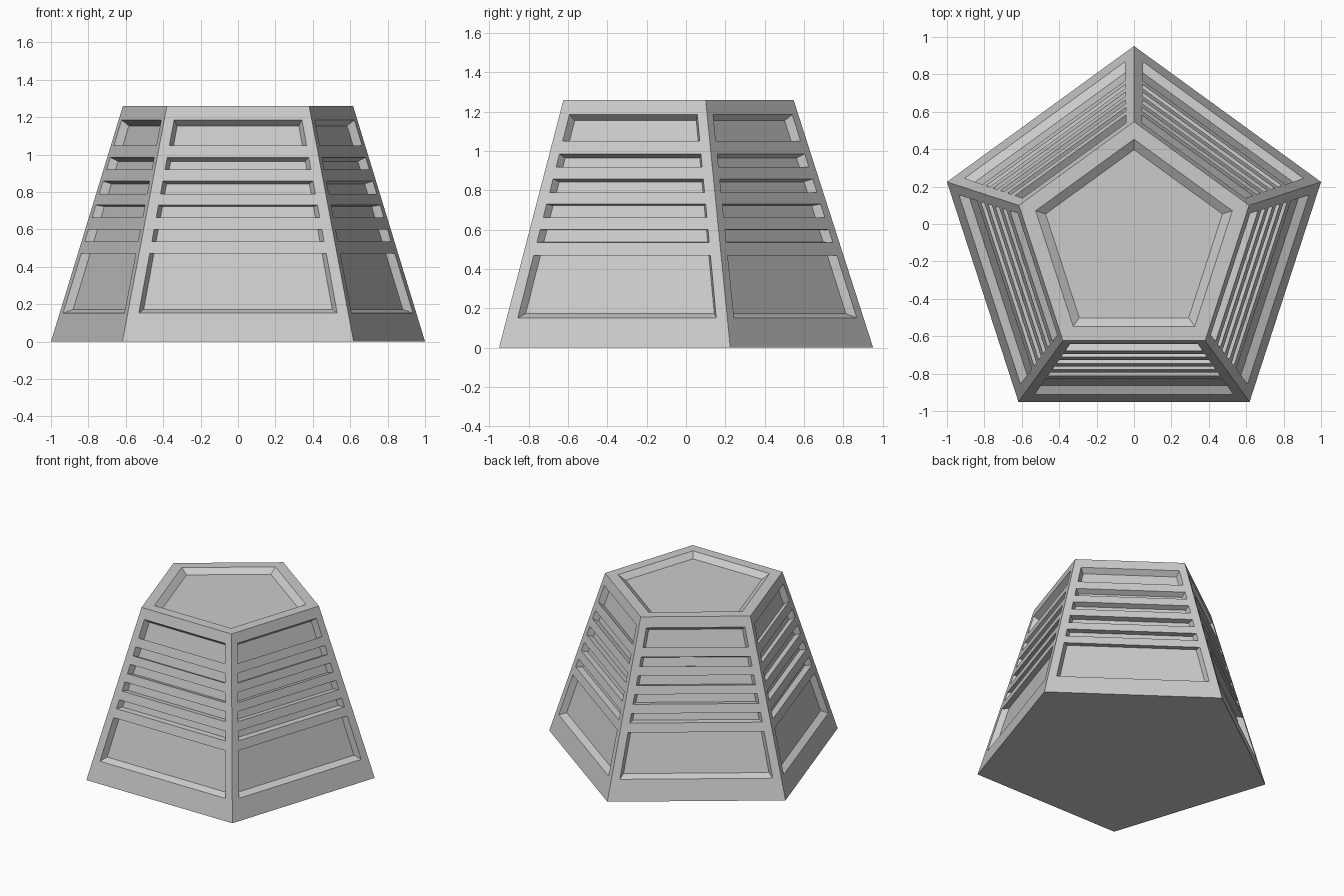
import bpy, bmesh
from math import cos, sin, pi, radians
from mathutils import Vector, Matrix

if "Cube" in bpy.data.objects:
    bpy.data.objects.remove(bpy.data.objects["Cube"])

H = 1.26                       # height
R0, R1 = 1.0515, 0.647         # bottom and top circumradius
CY = -0.1                      # y of the pentagon axis
C36, S36 = cos(pi / 5), sin(pi / 5)
# panel openings (bottom z, top z), lowest first
PANELS = [(0.152, 0.47), (0.535, 0.60), (0.663, 0.73),
          (0.79, 0.858), (0.92, 0.985), (1.05, 1.185)]
MID, SHRINK, DEPTH, DROP = 0.67, 0.95, 0.042, 0.005

bm = bmesh.new()


def radius(z):
    return R0 + (R1 - R0) * z / H


def quad(pts, turn):
    bm.faces.new([bm.verts.new(turn @ Vector(p)) for p in pts])


def on_face(x, z):
    return (x, -radius(z) * C36, z)


def corner(z):
    return radius(z) * S36


def opening(z):
    return 0.530 - 0.1825 * (z - 0.155)


def recessed(x, z):
    zi = MID + (z - MID) * SHRINK
    return (x * SHRINK, -radius(zi) * C36 + DEPTH, zi - DROP)


def side(turn):
    levels = [0] + [z for p in PANELS for z in p] + [H]
    for i, (a, b) in enumerate(zip(levels, levels[1:])):
        # corner strips of the frame
        for s in (-1, 1):
            quad([on_face(s * corner(a), a), on_face(s * opening(a), a),
                  on_face(s * opening(b), b), on_face(s * corner(b), b)], turn)
        rim = [(-opening(a), a), (opening(a), a), (opening(b), b), (-opening(b), b)]
        if i % 2 == 0:
            quad([on_face(*p) for p in rim], turn)          # slat
        else:
            quad([recessed(*p) for p in rim], turn)         # recess floor
            for p, q in zip(rim, rim[1:] + rim[:1]):        # recess walls
                quad([on_face(*p), on_face(*q), recessed(*q), recessed(*p)], turn)


def pentagon(r, z):
    return [Vector((r * cos(pi / 2 + k * 2 * pi / 5), r * sin(pi / 2 + k * 2 * pi / 5), z))
            for k in range(5)]


# five panelled sides
for k in range(5):
    side(Matrix.Rotation(radians(72 * k), 4, 'Z'))

# base, then top rim stepping down into a shallow recess
I = Matrix.Identity(4)
quad(pentagon(R0, 0), I)
rings = [pentagon(R1, H), pentagon(0.553, H), pentagon(0.497, H - 0.035)]
for lo, hi in zip(rings, rings[1:]):
    for k in range(5):
        n = (k + 1) % 5
        quad([lo[k], lo[n], hi[n], hi[k]], I)
quad(rings[-1], I)

bmesh.ops.remove_doubles(bm, verts=bm.verts, dist=0.0005)
bmesh.ops.recalc_face_normals(bm, faces=bm.faces)
bmesh.ops.translate(bm, verts=bm.verts, vec=(0, CY, 0))

mesh = bpy.data.meshes.new("panelled_pedestal")
bm.to_mesh(mesh)
bm.free()
bpy.context.collection.objects.link(bpy.data.objects.new("panelled_pedestal", mesh))
